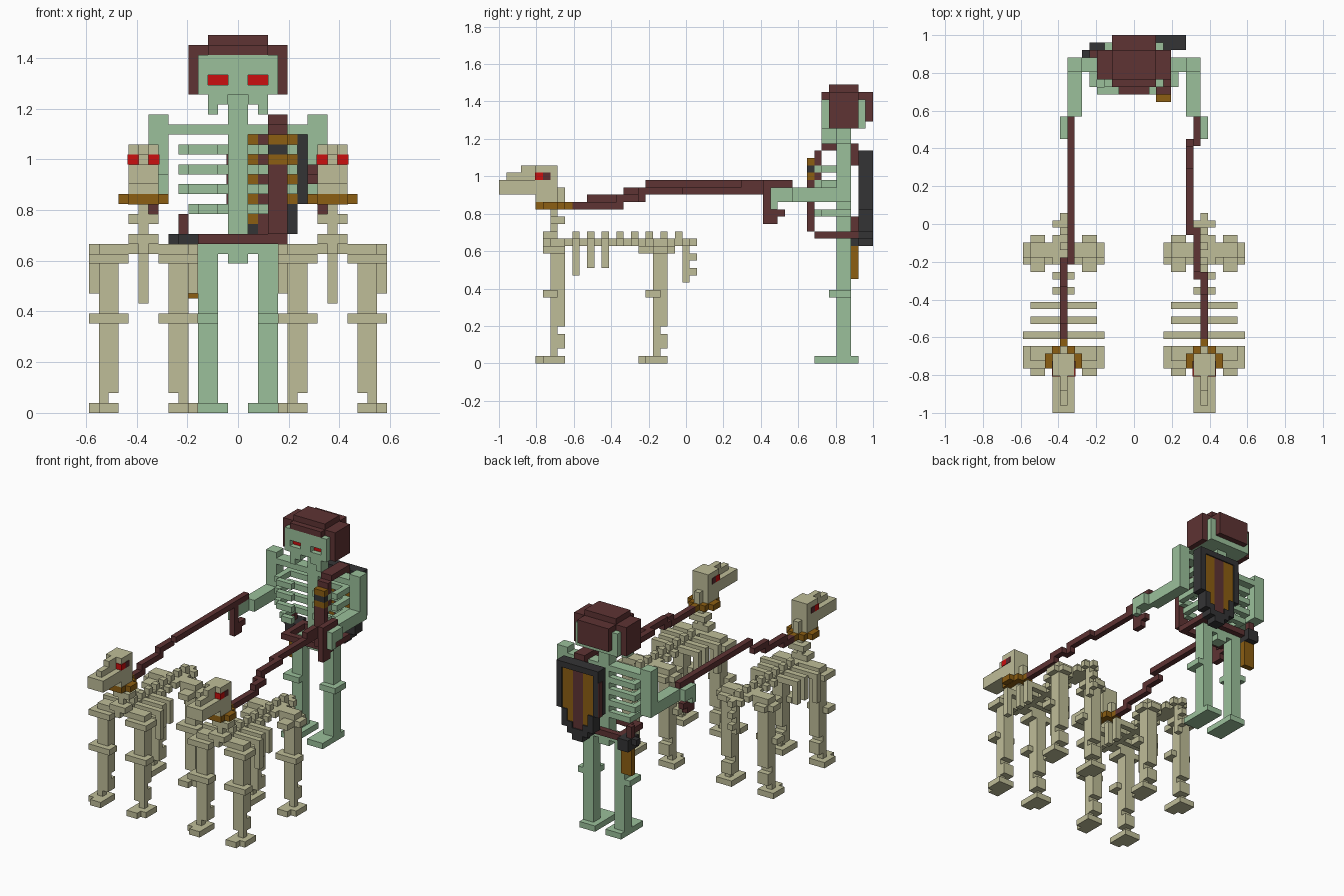
import bpy, bmesh
from mathutils import Matrix, Vector

cube = bpy.data.objects.get("Cube")
if cube:
    bpy.data.objects.remove(cube, do_unlink=True)

V = 2 / 51  # size of one voxel; boxes below are in voxel units


def material(name, rgb):
    lin = [((c / 255 + 0.055) / 1.055) ** 2.4 if c > 10 else c / 255 / 12.92 for c in rgb]
    m = bpy.data.materials.new(name)
    m.use_nodes = True
    m.diffuse_color = (*lin, 1)
    bsdf = m.node_tree.nodes["Principled BSDF"]
    bsdf.inputs["Base Color"].default_value = (*lin, 1)
    bsdf.inputs["Roughness"].default_value = 0.9
    return m


GREEN = material("pale green bone", (155, 192, 155))
BONE = material("tan bone", (191, 189, 152))
BROWN = material("red brown leather", (94, 51, 51))
GOLD = material("ochre", (140, 94, 18))
DARK = material("charcoal", (52, 52, 53))
RED = material("red", (203, 14, 14))
SOCKET = material("dark eye socket", (92, 45, 48))


def part(name, mat, boxes, mirror=None, shift=0):
    """Blocks given as (x0, x1, y0, y1, z0, z1); mirror = sum of mirrored x pairs."""
    boxes = list(boxes)
    if mirror is not None:
        boxes += [(mirror - b[1], mirror - b[0], *b[2:]) for b in boxes]
    bm = bmesh.new()
    for x0, x1, y0, y1, z0, z1 in boxes:
        size = Vector((x1 - x0, y1 - y0, z1 - z0)) * V
        mid = Vector(((x0 + x1) / 2 - 15 + shift, (y0 + y1) / 2 - 25.5, (z0 + z1) / 2)) * V
        bmesh.ops.create_cube(bm, size=1, matrix=Matrix.Translation(mid) @ Matrix.Diagonal((*size, 1)))
    me = bpy.data.meshes.new(name)
    bm.to_mesh(me)
    bm.free()
    me.materials.append(mat)
    ob = bpy.data.objects.new(name, me)
    bpy.context.collection.objects.link(ob)
    return ob


def leg(y):
    """One hound leg whose paw tip starts at y."""
    return [
        (0, 3, y + 1, y + 4, 0, 1), (1, 3, y, y + 1, 0, 1),      # paw
        (1, 2, y + 2, y + 3, 1, 2),                              # ankle
        (1, 3, y + 2, y + 4, 2, 4), (1, 3, y + 2, y + 3, 4, 5),
        (1, 3, y + 2, y + 4, 5, 15),                             # shin and thigh
        (0, 4, y + 1, y + 3, 9, 10),                             # knee
    ]


def hound(side, s):
    n = side + "_hound_"
    part(n + "front_legs", BONE, leg(5), 11, s)
    part(n + "hind_legs", BONE, leg(19), 11, s)
    part(n + "shoulders", BONE, [(0, 4, 6, 9, 15, 16), (1, 5.5, 7, 9, 16, 17)], 11, s)
    part(n + "hips", BONE, [(0, 4, 21, 23, 15, 16), (1, 3, 19, 24, 15, 16),
                            (1, 5.5, 21, 23, 16, 17)], 11, s)
    # Spine with a vertebra on every second block
    part(n + "spine", BONE, [(5, 6, 6, 27, 16, 17)]
         + [(5, 6, y, y + 1, 17, 18) for y in range(10, 26, 2)]
         + [(4, 7, y, y + 1, 16, 17) for y in (16, 18, 20, 23, 25)], None, s)
    # Three pairs of hanging ribs
    ribs = []
    for y, x, z in ((10, 0, 12), (12, 1, 13), (14, 1, 13)):
        ribs += [(x, 5.5, y, y + 1, 16, 17), (x, x + 1, y, y + 1, z, 16)]
    part(n + "ribs", BONE, ribs, 11, s)
    part(n + "tail", BONE, [(5, 6, 25, 26, 11, 16), (5, 6, 26, 27, 14, 15),
                            (5, 6, 26, 27, 12, 13)], None, s)
    part(n + "neck", BONE, [(5, 6, 7, 8, 17, 23), (4, 7, 7, 9, 19, 20),
                            (4, 7, 6, 8, 17, 18), (5, 6, 8, 9, 22, 24)], None, s)
    part(n + "head", BONE, [(4, 7, 5, 8, 22, 27), (4, 7, 0, 5, 23, 25),
                            (5, 6, 1, 5, 25, 26), (5, 6, 3, 5, 26, 27)], None, s)
    part(n + "eyes", RED, [(3.9, 5, 4.9, 6, 25, 26)], 11, s)
    part(n + "eye_sockets", SOCKET, [(3.9, 4.5, 6, 7, 25, 26)], 11, s)
    part(n + "collar", GOLD, [(3, 8, 6, 8, 21, 22), (3.95, 7.05, 5, 9, 20.95, 22.0),
                              (5, 6, 9, 10, 21, 22)], None, s)


hound("right", 0)
hound("left", 19)

# Leashes climbing from the collars to the hands
part("right_leash", BROWN, [(5, 6, 10, 13, 21, 22), (5, 6, 12, 18, 22, 23), (5, 6, 17, 21, 23, 24),
                            (6, 7, 20, 40, 24, 25), (6, 7, 36, 37, 22, 24), (6, 7, 36, 39, 20, 21),
                            (6, 7, 36, 38, 19, 20), (6, 7, 36, 37, 21, 22)])
part("left_leash", BROWN, [(24, 25, 10, 17, 21, 22), (24, 25, 16, 19, 22, 23), (23, 24, 18, 20, 22, 23),
                           (23, 24, 19, 25, 23, 24), (22, 23, 24, 37, 23, 24), (22, 23, 33, 36, 24, 25),
                           (23, 24, 36, 40, 24, 25), (23, 24, 36, 39, 20, 21),
                           (23, 24, 36, 38, 19, 20), (23, 24, 36, 37, 21, 24)])

# Skeleton legs, pelvis and spine
part("skeleton_legs", GREEN, [(11, 14, 43, 49, 0, 1), (11, 13, 46, 48, 1, 16),
                              (10, 13, 45, 48, 9, 10)], 30)
part("pelvis", GREEN, [(11, 19, 46, 48, 16, 17), (14, 16, 46, 48, 15, 16)])
part("backbone", GREEN, [(14, 16, 46, 48, 17, 32)])

# Rib cage: hoops open at the breastbone
hoops = []
for z in (20, 22, 24, 26):
    x = 10 if z == 20 else 9
    hoops += [(x, 14, 47, 48, z, z + 1), (x, x + 1, 44, 47, z, z + 1), (x + 1, 13, 43, 44, z, z + 1)]
part("rib_cage", GREEN, hoops, 30)
part("collar_bones", GREEN, [(8, 15, 46, 48, 28, 29)], 30)

# Arms bent forward at the elbow
part("arms", GREEN, [(6, 8, 46, 48, 22, 30), (8, 10, 46, 48, 28, 29),
                     (6, 8, 40, 46, 22, 24)], 30)
part("hands", GREEN, [(5, 7, 37, 40, 22, 24), (5, 6, 37, 38, 21, 22)], 30)

# Skull with recessed eyes
part("skull", GREEN, [(11, 19, 45, 50, 32, 36), (11, 19, 44, 45, 32, 33), (11, 19, 44, 45, 34, 36),
                      (11, 12, 44, 45, 33, 34), (14, 16, 44, 45, 33, 34), (18, 19, 44, 45, 33, 34)])
part("jaw_posts", GREEN, [(12, 13, 44, 46, 30, 32), (13, 14, 44, 46, 31, 32)], 30)
part("skeleton_eyes", RED, [(12, 14, 44.85, 45, 33, 34)], 30)

# Leather hood
part("hood", BROWN, [(12, 18, 45, 49, 37, 38), (10, 20, 45, 49, 36, 37), (12, 18, 44, 51, 36, 37),
                     (10, 11, 45, 49, 32, 36), (19, 20, 45, 49, 32, 36), (12, 18, 50, 51, 33, 36)])

# Shoulder strap, buckle and belt
part("shoulder_strap", BROWN, [(18, 20, 42, 43, 18, 25), (18, 20, 43, 44, 25, 29),
                               (18, 20, 44, 49, 29, 30), (18, 20, 48, 49, 27, 29)])
part("strap_buckle", GOLD, [(18, 20, 42, 43, 25, 26), (18, 20, 42, 43, 27, 28)])
part("buckle_gap", DARK, [(18, 20, 42, 43, 26, 27)])
part("belt", BROWN, [(11, 20, 43, 44, 17, 18), (11, 12, 44, 48, 17, 18),
                     (19, 20, 44, 48, 17, 18), (11, 20, 48, 49, 17, 18)])

# Dagger hanging from the belt
part("dagger_grip", BROWN, [(9, 10, 48, 49, 18, 20)])
part("dagger_guard", DARK, [(8, 11, 48, 49, 17, 18), (9, 11, 47, 50, 16, 18)])
part("dagger_sheath", GOLD, [(9, 11, 48, 49, 11.5, 16)])

# Striped shield on the back, tapering downward
part("shield_rim", DARK, [(14, 22, 49, 51, 28, 29), (14, 15, 49, 51, 21, 28), (21, 22, 49, 51, 21, 28),
                          (15, 16, 49, 51, 18, 21), (20, 21, 49, 51, 18, 21),
                          (16, 17, 49, 51, 17, 19), (19, 20, 49, 51, 17, 19),
                          (17, 19, 49, 51, 16, 18)])
part("shield_stripes", GOLD, [(15, 17, 49, 50.8, 21, 28), (16, 17, 49, 50.8, 19, 21)], 36)
part("shield_middle", BROWN, [(17, 19, 49, 50.8, 18, 28)])
part("shield_side_trim", BROWN, [(13.85, 14, 50, 51, 21, 27)])
